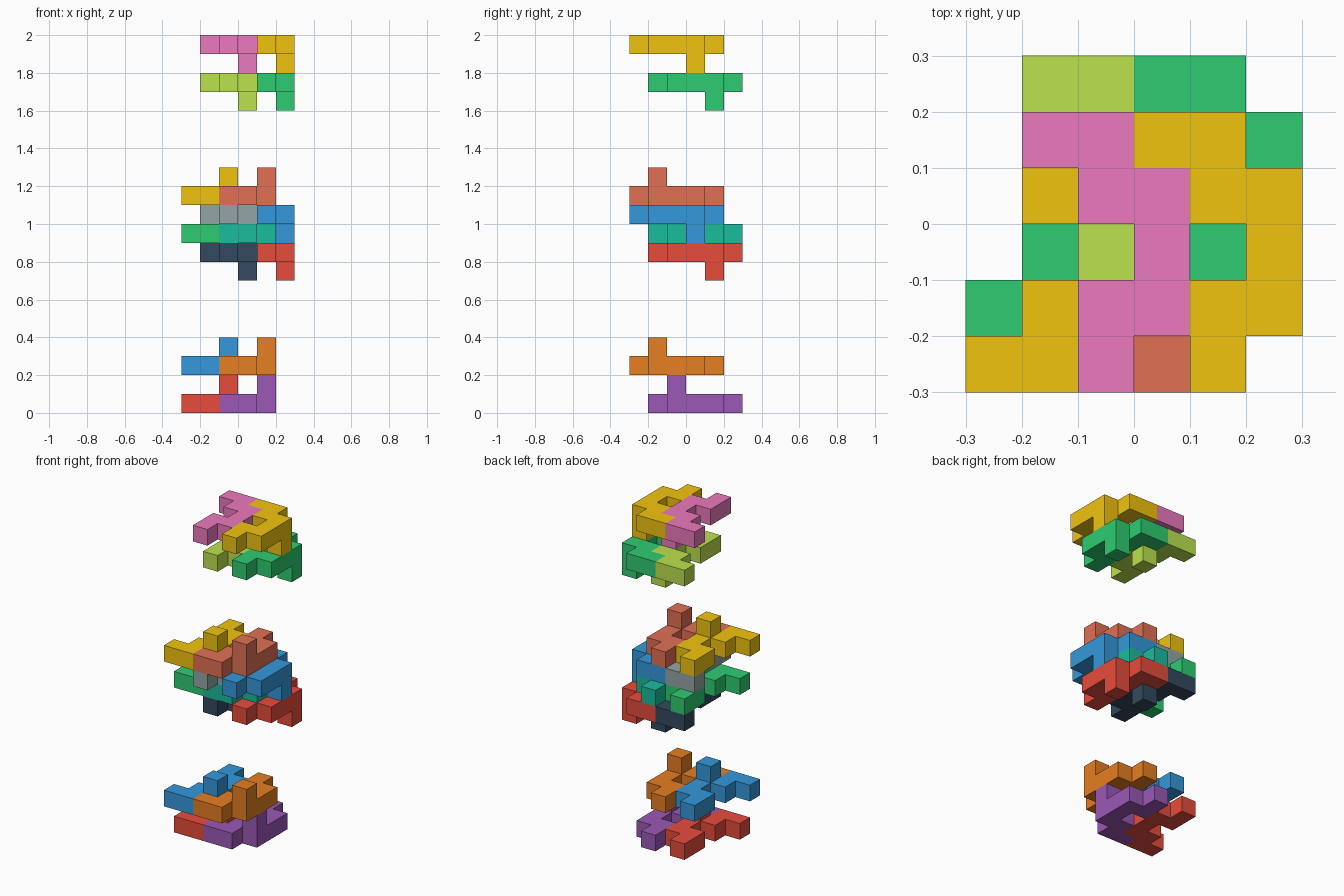
import bpy, bmesh
from mathutils import Matrix, Vector

if "Cube" in bpy.data.objects:
    bpy.data.objects.remove(bpy.data.objects["Cube"])

U = 0.1  # edge of one cube

# Flat S-shaped tile on a 6 x 6 grid, plus one peg cube at its elbow
TILE = [(1, 4), (2, 4), (2, 3), (3, 3), (3, 2), (3, 1), (2, 1), (2, 0)]
PEG = (3, 3)


def linear(code):
    vals = [int(code[i:i + 2], 16) / 255 for i in (0, 2, 4)]
    return [v / 12.92 if v <= 0.04045 else ((v + 0.055) / 1.055) ** 2.4 for v in vals] + [1]


def make_piece(name, colour, level, dx, dy, flipped):
    """One tile: peg points down, or up when the tile is turned over."""
    def place(cell):
        i, j = cell
        return (i - 1 + dx, 4 - j + dy) if flipped else (i + dx, j + dy)

    cells = [(*place(c), level) for c in TILE]
    cells.append((*place(PEG), level + (1 if flipped else -1)))

    bm = bmesh.new()
    for i, j, k in cells:
        centre = Vector(((i - 2.5) * U, (j - 2.5) * U, (k + 0.5) * U))
        bmesh.ops.create_cube(bm, size=U, matrix=Matrix.Translation(centre))
    # Remove the paired walls between neighbouring cubes, then weld and flatten
    seen = {}
    for f in bm.faces:
        key = tuple(round(v * 1000) for v in f.calc_center_median())
        seen.setdefault(key, []).append(f)
    inner = [f for group in seen.values() if len(group) > 1 for f in group]
    bmesh.ops.delete(bm, geom=inner, context='FACES')
    bmesh.ops.remove_doubles(bm, verts=bm.verts[:], dist=0.001)
    bmesh.ops.dissolve_limit(bm, angle_limit=0.01, verts=bm.verts[:], edges=bm.edges[:])
    bmesh.ops.recalc_face_normals(bm, faces=bm.faces[:])

    mesh = bpy.data.meshes.new(name)
    bm.to_mesh(mesh)
    bm.free()
    mat = bpy.data.materials.new(name + "_colour")
    mat.diffuse_color = linear(colour)
    mat.use_nodes = True
    mat.node_tree.nodes["Principled BSDF"].inputs["Base Color"].default_value = mat.diffuse_color
    mesh.materials.append(mat)
    bpy.context.collection.objects.link(bpy.data.objects.new(name, mesh))


# Layers: name, level in cubes, y shift, turned over, left and right colours
LAYERS = [
    ("bottom_lower", 0, 1, True, "e74c3c", "9b59b6"),
    ("bottom_upper", 2, 0, True, "3498db", "e67e22"),
    ("middle_base", 8, 1, False, "34495e", "e74c3c"),
    ("middle_lower", 9, 1, True, "2ecc71", "1abc9c"),
    ("middle_upper", 10, 0, False, "95a5a6", "3498db"),
    ("middle_top", 11, 0, True, "f1c40f", "e17055"),
    ("top_lower", 17, 1, False, "bce24e", "2ecc71"),
    ("top_upper", 19, 0, False, "ec7abd", "f1c40f"),
]
for name, level, dy, flipped, left, right in LAYERS:
    make_piece(name + "_left_tile", left, level, 0, dy, flipped)
    make_piece(name + "_right_tile", right, level, 2, dy, flipped)
